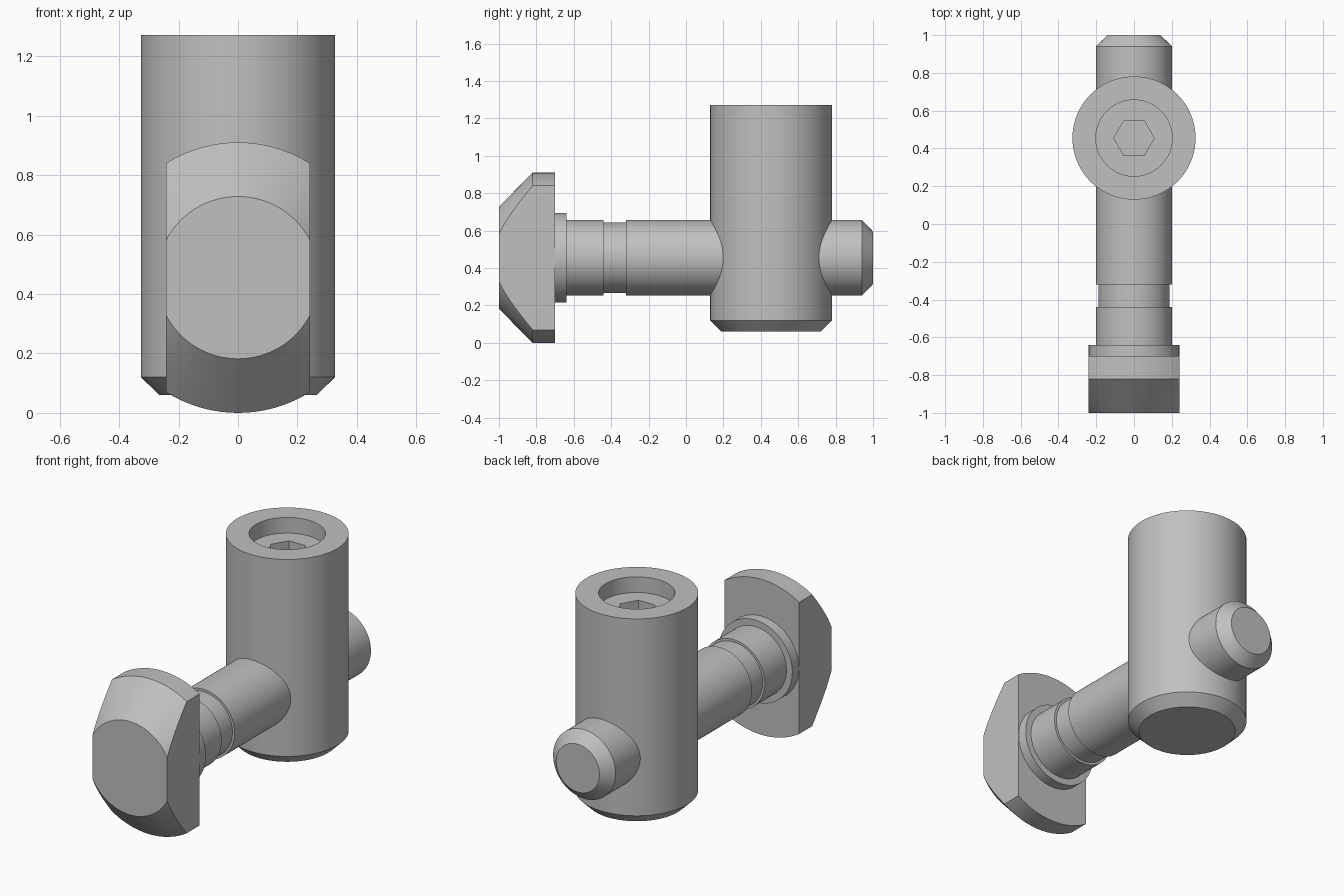
import bpy
import bmesh
import math
from mathutils import Matrix, Vector

if "Cube" in bpy.data.objects:
    bpy.data.objects.remove(bpy.data.objects["Cube"])

SIDES = 96
AXIS_Z = 0.455    # height of the bolt axis
BARREL_Y = 0.455  # barrel axis position along the bolt

steel = bpy.data.materials.new("grey steel")
steel.use_nodes = True
colour = (0.53, 0.53, 0.53, 1)
steel.diffuse_color = colour
steel.node_tree.nodes["Principled BSDF"].inputs["Base Color"].default_value = colour


def lathe(name, profile, matrix, flat_half_width=None):
    """Revolve (radius, height) points about z, optionally trimming both sides."""
    bm = bmesh.new()
    points = [bm.verts.new((r, 0, h)) for r, h in profile]
    edges = [bm.edges.new(pair) for pair in zip(points, points[1:])]
    bmesh.ops.spin(bm, geom=points + edges, axis=(0, 0, 1), cent=(0, 0, 0),
                   angle=math.tau, steps=SIDES, use_duplicate=False)
    bmesh.ops.remove_doubles(bm, verts=bm.verts, dist=1e-5)
    bmesh.ops.holes_fill(bm, edges=[e for e in bm.edges if e.is_boundary], sides=0)
    bm.transform(matrix)
    if flat_half_width:
        for side in (-1, 1):
            cut = bmesh.ops.bisect_plane(
                bm, geom=bm.verts[:] + bm.edges[:] + bm.faces[:],
                plane_co=(side * flat_half_width, 0, 0),
                plane_no=(side, 0, 0), clear_outer=True)
            rim = [e for e in cut["geom_cut"] if isinstance(e, bmesh.types.BMEdge)]
            bmesh.ops.edgeloop_fill(bm, edges=rim)
    bmesh.ops.recalc_face_normals(bm, faces=bm.faces)
    mesh = bpy.data.meshes.new(name)
    bm.to_mesh(mesh)
    bm.free()
    mesh.materials.append(steel)
    obj = bpy.data.objects.new(name, mesh)
    bpy.context.collection.objects.link(obj)
    return obj


def smooth(obj):
    bpy.ops.object.select_all(action='DESELECT')
    obj.select_set(True)
    bpy.context.view_layer.objects.active = obj
    bpy.ops.object.shade_smooth_by_angle(angle=math.radians(25))


along_y = Matrix.Translation((0, 0, AXIS_Z)) @ Matrix.Rotation(-math.pi / 2, 4, 'X')
upright = Matrix.Translation((0, BARREL_Y, 0))

# Hammer head: coned disc with two flat sides
head = lathe("hammer_head", [(0.273, -1), (0.455, -0.82), (0.455, -0.70)],
             along_y, flat_half_width=0.242)

# Bolt shank: collar, groove and chamfered tip
shank = lathe("bolt_shank", [
    (0.24, -0.705), (0.24, -0.64), (0.202, -0.64), (0.202, -0.44),
    (0.188, -0.44), (0.188, -0.32), (0.202, -0.32), (0.202, 0.94), (0.14, 1)],
    along_y)

# Cross barrel with chamfered foot and round recess in the top
barrel = lathe("cross_barrel", [
    (0.265, 0.06), (0.326, 0.12), (0.326, 1.272), (0.202, 1.272), (0.202, 1.18)],
    upright)

# Hexagonal key socket cut into the recess floor
bpy.ops.mesh.primitive_cylinder_add(vertices=6, radius=0.107, depth=0.24,
                                    location=(0, BARREL_Y, 1.18),
                                    rotation=(0, 0, math.pi / 6))
cutter = bpy.context.object
cutter.name = "socket_cutter"
cutter.hide_render = True
cutter.data.materials.append(steel)
bpy.context.view_layer.objects.active = barrel
socket = barrel.modifiers.new("hex_socket", 'BOOLEAN')
socket.operation = 'DIFFERENCE'
socket.solver = 'EXACT'
socket.object = cutter
bpy.ops.object.modifier_apply(modifier=socket.name)
bpy.data.objects.remove(cutter)

for part in (head, shank, barrel):
    smooth(part)
